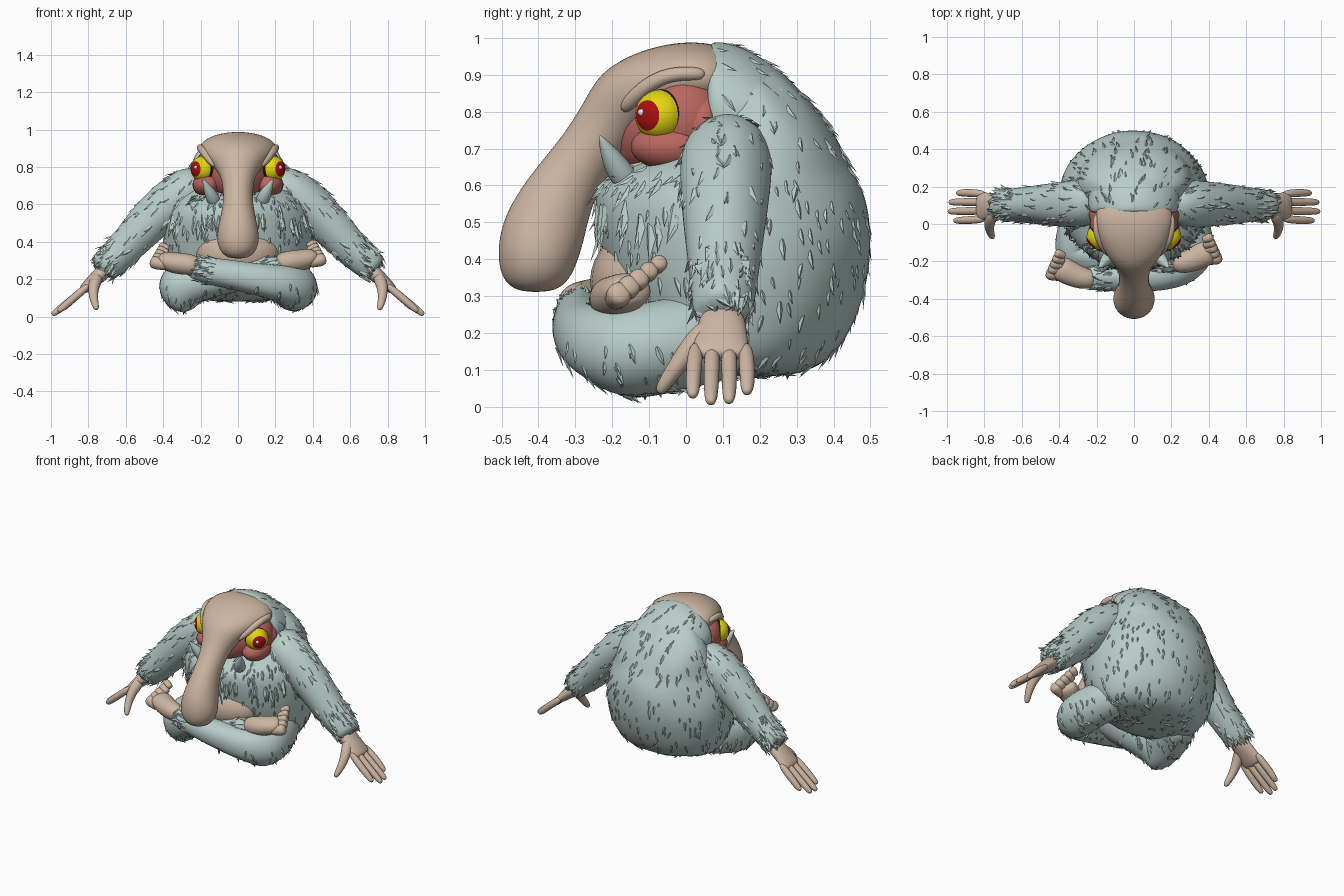
import bpy, bmesh, math, random
from mathutils import Vector, Matrix

random.seed(4)
if bpy.data.objects.get("Cube"):
    bpy.data.objects.remove(bpy.data.objects["Cube"])


def material(name, rgb):
    m = bpy.data.materials.new(name)
    m.use_nodes = True
    m.diffuse_color = (*rgb, 1)
    m.node_tree.nodes["Principled BSDF"].inputs["Base Color"].default_value = (*rgb, 1)
    return m


FUR = material("pale_teal_fur", (0.48, 0.61, 0.58))
SKIN = material("tan_skin", (0.61, 0.465, 0.36))
PINK = material("sore_pink", (0.49, 0.135, 0.115))
RED = material("eye_red", (0.41, 0.005, 0.006))
YELLOW = material("eye_yellow", (0.78, 0.68, 0.005))
BLACK = material("rim_black", (0.01, 0.01, 0.01))
WHITE = material("glint_white", (0.85, 0.85, 0.85))


def finish(name, bm, mats, levels=0):
    """Turn a bmesh into a smooth object, with subdivision baked in."""
    bmesh.ops.recalc_face_normals(bm, faces=bm.faces)
    for f in bm.faces:
        f.smooth = True
    me = bpy.data.meshes.new(name)
    bm.to_mesh(me)
    bm.free()
    for m in mats:
        me.materials.append(m)
    ob = bpy.data.objects.new(name, me)
    bpy.context.collection.objects.link(ob)
    if levels:
        ob.modifiers.new("smooth", "SUBSURF").levels = levels
        deps = bpy.context.evaluated_depsgraph_get()
        baked = bpy.data.meshes.new_from_object(ob.evaluated_get(deps))
        ob.modifiers.clear()
        ob.data = baked
    return ob


def tube(name, rings, mat, side=(1, 0, 0), axis=None, n=10, jitter=0, levels=2):
    """Loft ellipses (x, y, z, side radius, other radius) along a path."""
    bm = bmesh.new()
    pts = [Vector(r[:3]) for r in rings]
    loops = []
    for i, r in enumerate(rings):
        t = Vector(axis) if axis else pts[min(i + 1, len(pts) - 1)] - pts[max(i - 1, 0)]
        t.normalize()
        u = Vector(side)
        u = (u - t * u.dot(t)).normalized()
        v = t.cross(u)
        loop = []
        for k in range(n):
            a = math.tau * k / n
            p = pts[i] + 1.05 * (u * math.cos(a) * r[3] + v * math.sin(a) * r[-1])
            p += Vector(random.uniform(-jitter, jitter) for _ in "xyz")
            loop.append(bm.verts.new(p))
        loops.append(loop)
    for a, b in zip(loops, loops[1:]):
        for k in range(n):
            bm.faces.new((a[k], a[(k + 1) % n], b[(k + 1) % n], b[k]))
    bm.faces.new(loops[0])
    bm.faces.new(loops[-1])
    return finish(name, bm, [mat], levels)


def ball(name, centre, radii, mat):
    bm = bmesh.new()
    bmesh.ops.create_uvsphere(bm, u_segments=24, v_segments=16, radius=1)
    bm.transform(Matrix.Translation(centre) @ Matrix.Diagonal((*radii, 1)))
    return finish(name, bm, [mat])


def tufts(ob, count, size, flow, where=lambda p: True):
    """Scatter pointed fur locks that lie along the flow direction."""
    bm = bmesh.new()
    bm.from_mesh(ob.data)
    bm.normal_update()
    faces = [f for f in bm.faces if where(f.calc_center_median()) and f.calc_area() > 0]
    spots = [(f.calc_center_median(), f.normal.copy()) for f in
             random.choices(faces, [f.calc_area() for f in faces], k=count)]
    for p, nrm in spots:
        d = Vector(flow) + Vector(random.uniform(-0.35, 0.35) for _ in "xyz")
        d = d - nrm * d.dot(nrm)
        if d.length < 0.05:
            continue
        d.normalize()
        s = size * random.uniform(0.6, 1.4)
        across = d.cross(nrm) * s * 0.25
        base = p - nrm * s * 0.08
        vs = [bm.verts.new(q) for q in (base - across, base + across,
              base + nrm * s * 0.14 - d * s * 0.3, p + d * s + nrm * s * 0.25)]
        for a, b in ((0, 1), (1, 2), (2, 0)):
            bm.faces.new((vs[a], vs[b], vs[3]))
    bm.to_mesh(ob.data)
    bm.free()


# Furry body, listed as height, front, back, half width
BODY = [(0.08, 0.02, 0.30, 0.24), (0.13, -0.08, 0.39, 0.33), (0.25, -0.17, 0.455, 0.38),
        (0.4, -0.21, 0.49, 0.39), (0.52, -0.24, 0.485, 0.38), (0.6, -0.23, 0.465, 0.35),
        (0.645, -0.16, 0.445, 0.32), (0.7, -0.01, 0.42, 0.3), (0.8, 0.06, 0.365, 0.26),
        (0.88, 0.07, 0.29, 0.19), (0.93, 0.09, 0.22, 0.12)]
body = tube("furry_body", [(0, (f + b) / 2, z, w, (b - f) / 2) for z, f, b, w in BODY],
            FUR, axis=(0, 0, 1), n=20, jitter=0.009)
tufts(body, 420, 0.036, (0, 0, -1), lambda p: p.z < 0.85)
tufts(body, 55, 0.06, (0, 0, -1), lambda p: p.y < 0 and 0.45 < p.z < 0.54)
tufts(body, 50, 0.045, (0, -0.2, -1), lambda p: p.y < 0 and 0.58 < p.z < 0.64)
nape = tube("furry_nape", [
    (0, 0.058, 0.8, 0.2, 0.16), (0, 0.062, 0.8, 0.232, 0.186), (0, 0.13, 0.795, 0.238, 0.182),
    (0, 0.21, 0.77, 0.23, 0.172), (0, 0.285, 0.73, 0.2, 0.155), (0, 0.345, 0.67, 0.15, 0.13)],
    FUR, axis=(0, 1, 0), n=18, jitter=0.005)
tufts(nape, 90, 0.036, (0, 0.6, -0.7), lambda p: p.y > 0.09)
ball("belly", (0, -0.1, 0.34), (0.23, 0.16, 0.15), SKIN)

# Wedge-shaped face, domed forehead and drooping nose
tube("face", [(0, 0.1, 0.765, 0.235, 0.13), (0, 0.045, 0.765, 0.24, 0.135),
              (0, -0.01, 0.762, 0.215, 0.137), (0, -0.075, 0.758, 0.165, 0.13),
              (0, -0.14, 0.755, 0.115, 0.115), (0, -0.19, 0.75, 0.07, 0.09)],
     PINK, axis=(0, 1, 0), n=16)
tube("forehead_and_nose", [
    (0, 0.12, 0.88, 0.165, 0.08), (0, 0.06, 0.893, 0.208, 0.093),
    (0, -0.01, 0.896, 0.203, 0.093), (0, -0.09, 0.878, 0.182, 0.094),
    (0, -0.165, 0.833, 0.14, 0.102), (0, -0.21, 0.765, 0.092, 0.085),
    (0, -0.28, 0.675, 0.075, 0.077), (0, -0.34, 0.585, 0.08, 0.092),
    (0, -0.385, 0.485, 0.103, 0.112), (0, -0.405, 0.405, 0.114, 0.108),
    (0, -0.412, 0.34, 0.09, 0.088), (0, -0.412, 0.31, 0.045, 0.045)], SKIN, n=14)

for s, tag in ((1, "left_"), (-1, "right_")):
    ball(tag + "eye_socket", (0.15 * s, 0, 0.78), (0.086, 0.105, 0.112), PINK)
    ball(tag + "cheek", (0.165 * s, -0.035, 0.705), (0.078, 0.115, 0.065), PINK)
    tube(tag + "brow", [(0.195 * s, 0.055, 0.9, 0.018), (0.205 * s, 0.0, 0.905, 0.019),
                        (0.196 * s, -0.06, 0.898, 0.02), (0.17 * s, -0.12, 0.862, 0.022),
                        (0.115 * s, -0.175, 0.8, 0.02)], SKIN, side=(0, 0, 1))

    # Eye with pupil, iris, rim and socket coloured by angle from the gaze
    gaze = Vector((0.77 * s, -0.64, 0.0)).normalized()
    eye = Vector((0.183 * s, -0.068, 0.79))
    bm = bmesh.new()
    bmesh.ops.create_uvsphere(bm, u_segments=40, v_segments=40, radius=0.07)
    bm.transform(gaze.to_track_quat("Z", "Y").to_matrix().to_4x4())
    for f in bm.faces:
        c = f.calc_center_median().normalized().dot(gaze)
        f.material_index = 0 if c > 0.79 else 1 if c > 0.17 else 2 if c > -0.08 else 3
    bm.transform(Matrix.Translation(eye))
    finish(tag + "eye", bm, [RED, YELLOW, BLACK, PINK])
    ball(tag + "eye_glint", eye + Vector((0.042 * s, -0.053, 0.008)), [0.01] * 3, WHITE)

    tube(tag + "tusk", [(0.12 * s, -0.15, 0.6, 0.036), (0.14 * s, -0.185, 0.645, 0.036),
                        (0.165 * s, -0.21, 0.69, 0.024), (0.188 * s, -0.236, 0.738, 0.003)],
         FUR)

    # Arm, palm, fingers and thumb
    arm = tube(tag + "arm", [
        (0.18 * s, 0.115, 0.71, 0.1), (0.27 * s, 0.11, 0.68, 0.125),
        (0.38 * s, 0.107, 0.6, 0.12), (0.5 * s, 0.104, 0.48, 0.107),
        (0.62 * s, 0.1, 0.35, 0.09), (0.7 * s, 0.1, 0.28, 0.086),
        (0.74 * s, 0.1, 0.245, 0.07)], FUR, side=(0, 1, 0), n=12, jitter=0.006)
    tufts(arm, 120, 0.04, (0.7 * s, 0, -0.7))
    tufts(arm, 90, 0.042, (0.7 * s, 0, -0.7), lambda p: abs(p.x) > 0.65)
    tube(tag + "palm", [
        (0.69 * s, 0.1, 0.265, 0.06, 0.05), (0.76 * s, 0.097, 0.205, 0.068, 0.038),
        (0.81 * s, 0.094, 0.16, 0.078, 0.03), (0.84 * s, 0.094, 0.132, 0.074, 0.022)],
        SKIN, side=(0, 1, 0))
    for k, reach in enumerate((0.965, 0.995, 0.99, 0.95)):
        y = 0.02 + 0.049 * k
        drop = 0.008 + (0.995 - reach) * 0.6
        tube(f"{tag}finger_{k + 1}", [
            (0.79 * s, y * 0.9 + 0.01, 0.175, 0.023), (0.89 * s, y, 0.09, 0.022),
            ((reach - 0.025) * s, y - 0.001, drop + 0.02, 0.02),
            (reach * s, y - 0.002, drop, 0.012)], SKIN, side=(0, 1, 0), n=8)
    tube(tag + "thumb", [
        (0.745 * s, 0.075, 0.225, 0.036), (0.772 * s, 0.02, 0.17, 0.034),
        (0.775 * s, -0.025, 0.11, 0.025), (0.762 * s, -0.06, 0.06, 0.02),
        (0.755 * s, -0.075, 0.036, 0.012)], SKIN, side=(0, 1, 0), n=8)

    # Crossed leg: the left shin passes in front of the right one
    fy = -0.285 if s > 0 else -0.2
    fz = 0.28 if s > 0 else 0.295
    leg = tube(tag + "leg", [
        (0.22 * s, 0.16, 0.2, 0.11), (0.26 * s, 0.05, 0.185, 0.12),
        (0.3 * s, -0.08, 0.16, 0.127), (0.31 * s, -0.18, 0.142, 0.122),
        (0.26 * s, fy + 0.045, 0.175, 0.1), (0.13 * s, fy + 0.01, 0.195, 0.085),
        (-0.05 * s, fy - 0.005, 0.225, 0.075), (-0.2 * s, fy, 0.255, 0.067),
        (-0.25 * s, fy, 0.27, 0.055)], FUR, side=(0, 0, 1), n=12, jitter=0.006)
    tufts(leg, 80, 0.033, (0, 0.2, -1), lambda p: p.z < 0.17)
    tufts(leg, 70, 0.036, (-s, 0, 0.2), lambda p: p.x * s < -0.12)
    tube(tag + "foot", [
        (-0.2 * s, fy - 0.01, fz - 0.01, 0.047), (-0.265 * s, fy - 0.01, fz, 0.058),
        (-0.33 * s, fy + 0.015, fz + 0.005, 0.058, 0.066),
        (-0.385 * s, fy + 0.045, fz + 0.02, 0.052, 0.07),
        (-0.415 * s, fy + 0.06, fz + 0.025, 0.035, 0.052)], SKIN, side=(0, 0, 1))
    for k in range(5):
        r = 0.038 - 0.003 * k
        y, z = fy + 0.005 + 0.027 * k, fz - 0.008 + 0.021 * k
        tube(f"{tag}toe_{k + 1}", [
            (-0.37 * s, y, z, r * 0.8), (-(0.42 - 0.008 * k) * s, y + 0.008, z + 0.01, r * 0.85),
            (-(0.445 - 0.01 * k) * s, y + 0.014, z + 0.018, r),
            (-(0.47 - 0.012 * k) * s, y + 0.02, z + 0.025, r * 0.7)],
            SKIN, side=(0, 0, 1), n=8)
